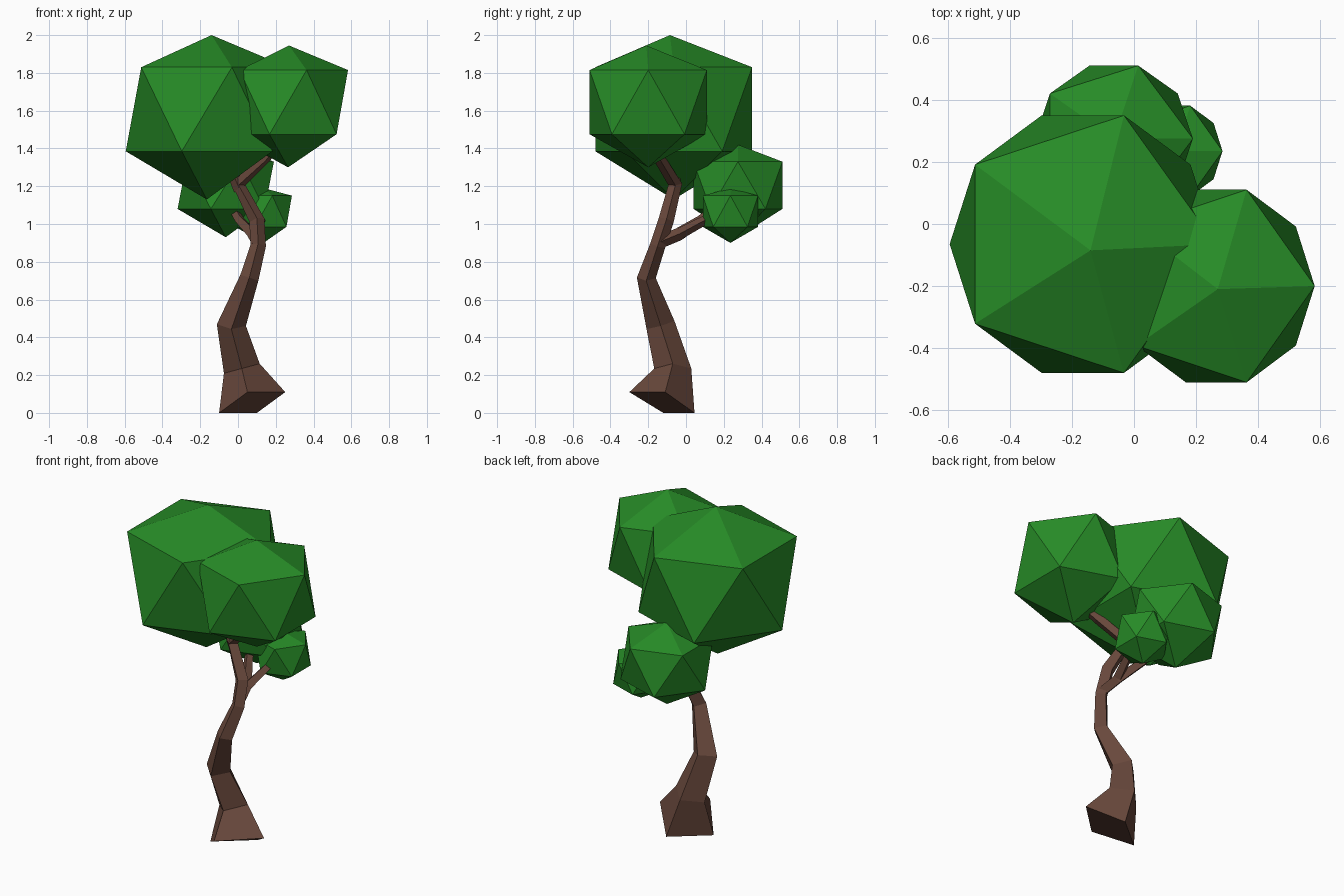
import bpy, bmesh
from mathutils import Vector

if "Cube" in bpy.data.objects:
    bpy.data.objects.remove(bpy.data.objects["Cube"])


def material(name, color):
    m = bpy.data.materials.new(name)
    m.diffuse_color = (*color, 1)
    m.use_nodes = True
    m.node_tree.nodes["Principled BSDF"].inputs["Base Color"].default_value = m.diffuse_color
    return m


bark = material("bark", (0.14, 0.065, 0.045))
leaf = material("leaf", (0.02, 0.26, 0.02))


def finish(bm, name, mat):
    bmesh.ops.recalc_face_normals(bm, faces=bm.faces)
    me = bpy.data.meshes.new(name)
    bm.to_mesh(me)
    bm.free()
    me.materials.append(mat)
    ob = bpy.data.objects.new(name, me)
    bpy.context.collection.objects.link(ob)
    return ob


def limb(name, path, base=None):
    """Four-sided tapering tube along (x, y, z, radius) points; base = optional first ring."""
    pts = [Vector(p[:3]) for p in path]
    rings = [[Vector(c) for c in base]] if base else []
    start = sum(rings[0], Vector()) / 4 if base else pts[0]
    for i, p in enumerate(pts):
        before = pts[i - 1] if i else start
        after = pts[i + 1] if i + 1 < len(pts) else p
        n = ((p - before).normalized() + (after - p).normalized()).normalized()
        u = (Vector((1, 0, 0)) - n * n.x).normalized()
        v = n.cross(u)
        r = path[i][3]
        rings.append([p - u * r, p - v * r, p + u * r, p + v * r])
    bm = bmesh.new()
    rows = [[bm.verts.new(c) for c in ring] for ring in rings]
    for a, b in zip(rows, rows[1:]):
        for k in range(4):
            j = (k + 1) % 4
            bm.faces.new((a[k], a[j], b[j], b[k]))
    bm.faces.new(rows[0])
    bm.faces.new(rows[-1])
    return finish(bm, name, bark)


def crown(name, center, radius, heights, tip=(0, 0)):
    """Icosahedron; heights = bottom tip, lower ring, upper ring, top tip."""
    bottom, lower, upper, top = heights
    bm = bmesh.new()
    bmesh.ops.create_icosphere(bm, subdivisions=1, radius=1)
    for v in bm.verts:
        x, y, z = v.co
        if abs(z) > 0.9:
            h = top if z > 0 else bottom
            if z > 0:
                x, y = tip[0] / radius[0], tip[1] / radius[1]
        else:
            h = upper if z > 0 else lower
        v.co = (center[0] + x * radius[0], center[1] + y * radius[1], h)
    return finish(bm, name, leaf)


# Trunk with tilted, flared foot, continuing into the right-hand branch
foot = [(-0.10, -0.12, 0), (0.05, -0.30, 0.11), (0.25, -0.11, 0.11), (0.10, 0.045, 0)]
limb("trunk", [
    (0.02, -0.07, 0.235, 0.098),
    (-0.035, -0.135, 0.465, 0.077),
    (0.06, -0.21, 0.715, 0.05),
    (0.107, -0.15, 0.885, 0.041),
    (0.10, -0.105, 1.02, 0.041),
    (0.003, -0.057, 1.21, 0.037),
    (0.14, -0.14, 1.345, 0.03),
    (0.24, -0.20, 1.45, 0.025)], foot)

# Branches
limb("upper_left_branch", [(0.01, -0.06, 1.18, 0.033), (-0.05, -0.06, 1.32, 0.028)])
limb("rear_branch", [(0.107, -0.15, 0.90, 0.035), (0.08, -0.04, 0.945, 0.034),
                     (0.01, 0.08, 1.02, 0.027), (-0.05, 0.20, 1.12, 0.022)])
limb("rear_right_twig", [(0.085, -0.03, 0.95, 0.03), (0.12, 0.10, 1.02, 0.025),
                         (0.135, 0.22, 1.06, 0.02)])

# Leaf crowns
crown("main_crown", (-0.165, -0.065), (0.48, 0.488), (1.13, 1.385, 1.83, 2.0), (0.025, -0.02))
crown("right_crown", (0.265, -0.20), (0.355, 0.365), (1.30, 1.475, 1.815, 1.945), (0.005, -0.01))
crown("rear_crown", (-0.065, 0.275), (0.285, 0.277), (0.93, 1.08, 1.33, 1.42))
crown("small_crown", (0.135, 0.235), (0.168, 0.172), (0.90, 0.985, 1.15, 1.19))
